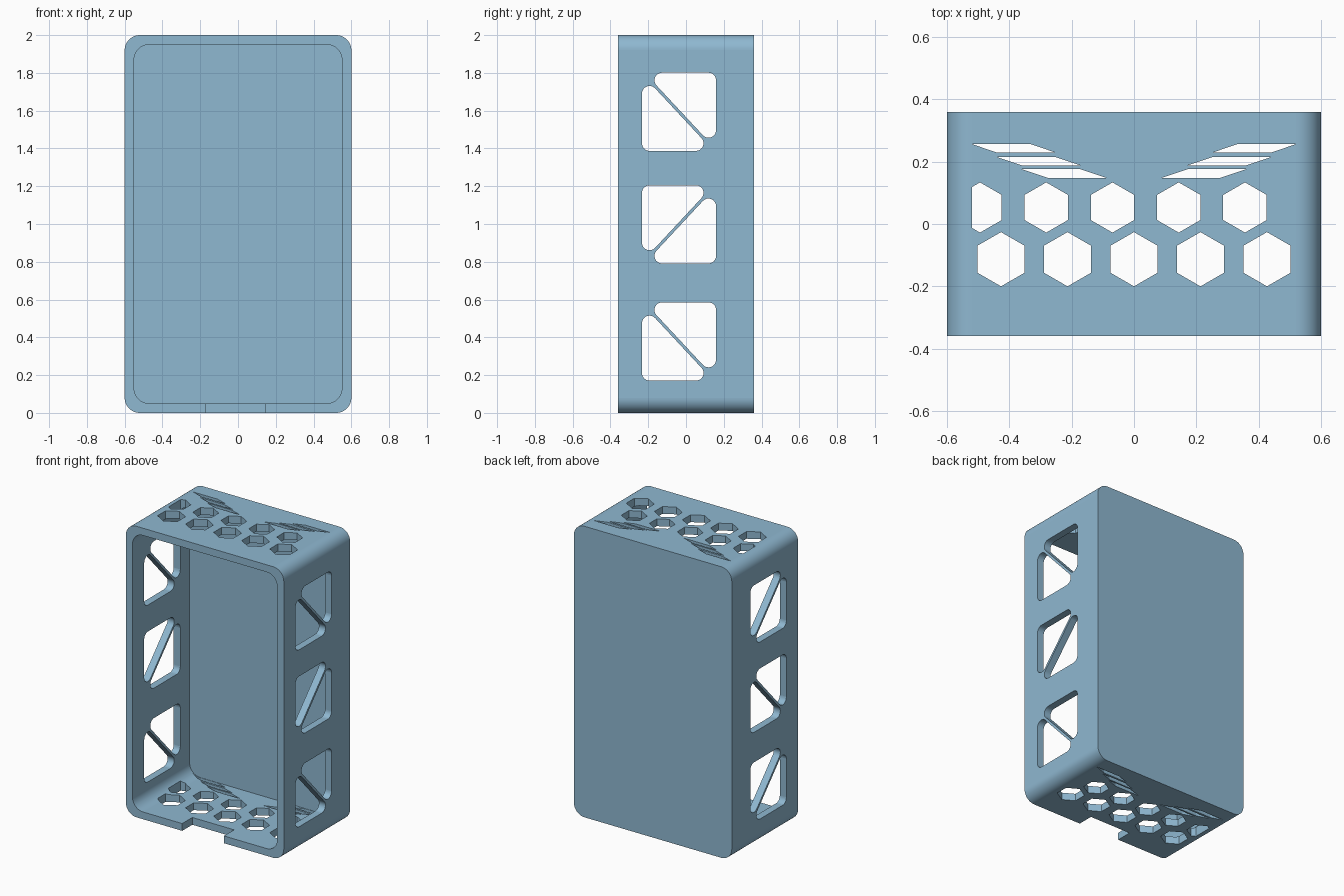
import bpy, bmesh, math
from mathutils import Vector

if "Cube" in bpy.data.objects:
    bpy.data.objects.remove(bpy.data.objects["Cube"])

blue = bpy.data.materials.new("steel_blue")
blue.diffuse_color = (0.275, 0.479, 0.638, 1)
blue.use_nodes = True
blue.node_tree.nodes["Principled BSDF"].inputs["Base Color"].default_value = blue.diffuse_color


def place(axis, p, d):
    """Map a 2D profile point and a depth to 3D, extruding along the axis."""
    a, b = p
    return {"x": (d, a, b), "y": (a, d, b), "z": (a, b, d)}[axis]


def prisms(name, axis, profiles, lo, hi):
    """One object made of closed prisms with the given 2D profiles."""
    bm = bmesh.new()
    for pts in profiles:
        low = [bm.verts.new(place(axis, p, lo)) for p in pts]
        high = [bm.verts.new(place(axis, p, hi)) for p in pts]
        n = len(pts)
        bm.faces.new(low[::-1])
        bm.faces.new(high)
        for i in range(n):
            j = (i + 1) % n
            bm.faces.new((low[i], low[j], high[j], high[i]))
    bmesh.ops.recalc_face_normals(bm, faces=bm.faces)
    me = bpy.data.meshes.new(name)
    bm.to_mesh(me)
    bm.free()
    ob = bpy.data.objects.new(name, me)
    bpy.context.collection.objects.link(ob)
    me.materials.append(blue)
    return ob


def rounded(centres, r, seg):
    """Outline around circles at the counter-clockwise corner centres."""
    pts, n = [], len(centres)
    c = [Vector(p) for p in centres]
    for i in range(n):
        d0, d1 = c[i] - c[i - 1], c[(i + 1) % n] - c[i]
        a0 = math.atan2(-d0.x, d0.y)
        turn = (math.atan2(-d1.x, d1.y) - a0) % (2 * math.pi)
        for k in range(seg + 1):
            # outward normal of a counter-clockwise edge is (dy, -dx)
            a = a0 + turn * k / seg
            pts.append((c[i].x + r * math.cos(a), c[i].y + r * math.sin(a)))
    return pts


def rounded_rect(x0, x1, z0, z1, r):
    return rounded([(x0 + r, z0 + r), (x1 - r, z0 + r),
                    (x1 - r, z1 - r), (x0 + r, z1 - r)], r, 14)


def hexagon(x, y, r, left=-9):
    pts = [(x + r * math.cos(math.radians(30 + 60 * k)),
            y + r * math.sin(math.radians(30 + 60 * k))) for k in range(6)]
    if x - r * 0.866 >= left:
        return pts
    # trim the hexagon with a vertical line
    dy = r - (x - left) * math.tan(math.radians(30))
    return [pts[0], pts[1], (left, y + dy), (left, y - dy), pts[4], pts[5]]


# Case body and its open-fronted cavity
case = prisms("case", "y", [rounded_rect(-0.6, 0.6, 0, 2, 0.08)], -0.36, 0.36)
cavity = prisms("cavity_cutter", "y",
                [rounded_rect(-0.55, 0.55, 0.05, 1.95, 0.08)], -0.5, 0.26)

# Side windows: pairs of rounded triangles separated by a thin diagonal bar
windows = []
for zc, flip in ((0.378, 1), (0.998, -1), (1.594, 1)):
    tri = rounded([(-0.156, -0.167), (0.09, -0.167), (-0.156, 0.097)], 0.04, 8)
    for s in (1, -1):
        windows.append([(-0.037 + s * a, zc + s * flip * b) for a, b in tri])
window_cutter = prisms("window_cutter", "x", windows, -0.8, 0.8)

# Hexagonal vents and slanted slots through top and bottom
vents = [hexagon(0.2133 * i, -0.113, 0.087) for i in range(-2, 3)]
vents += [hexagon(-0.069 + 0.2125 * i, 0.053, 0.0805, -0.52)
          for i in range(-2, 3)]
for x, y in ((-0.522, 0.257), (-0.44, 0.215), (-0.36, 0.176)):
    slot = [(x, y), (x + 0.083, y - 0.028),
            (x + 0.271, y - 0.028), (x + 0.188, y)]
    vents += [slot, [(-a, b) for a, b in slot]]
vent_cutter = prisms("vent_cutter", "z", vents, -0.2, 2.2)

# Notch in the front edge of the floor
notch = prisms("notch_cutter", "z", [[(-0.172, -0.5), (0.145, -0.5),
               (0.145, -0.25), (-0.172, -0.25)]], -0.2, 0.2)

cutters = (cavity, window_cutter, vent_cutter, notch)
for cutter in cutters:
    mod = case.modifiers.new(cutter.name, "BOOLEAN")
    mod.operation = "DIFFERENCE"
    mod.solver = "EXACT"
    mod.object = cutter

# Bake the cuts and remove the cutters
deps = bpy.context.evaluated_depsgraph_get()
baked = bpy.data.meshes.new_from_object(case.evaluated_get(deps))
case.modifiers.clear()
case.data = baked
for cutter in cutters:
    bpy.data.objects.remove(cutter)

# Smooth the rounded corners, keep the planar walls flat
bpy.context.view_layer.objects.active = case
case.select_set(True)
bpy.ops.object.shade_smooth_by_angle(angle=math.radians(30))
for p in case.data.polygons:
    if max(abs(v) for v in p.normal) > 0.9999:
        p.use_smooth = False
